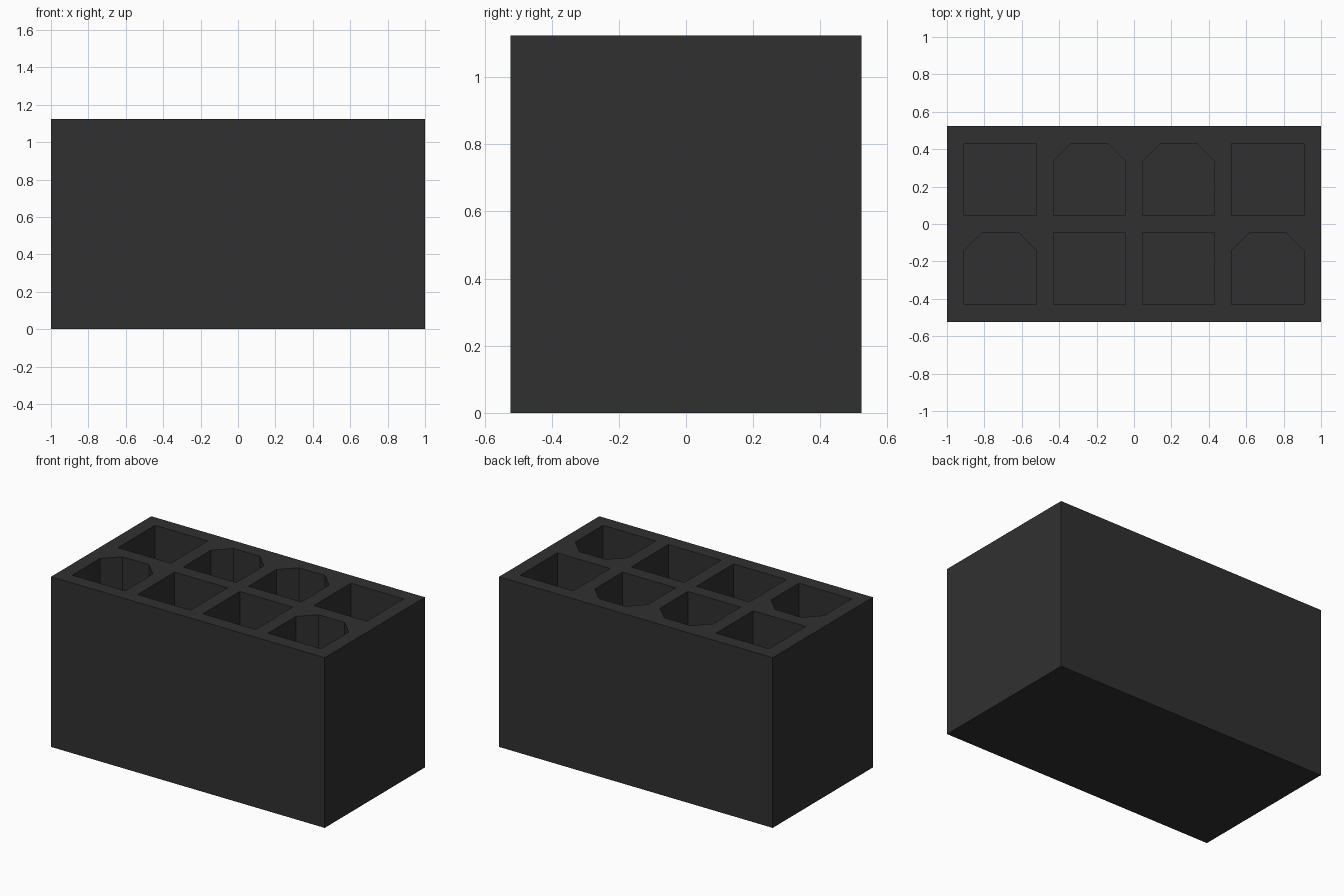
import bpy, bmesh

if "Cube" in bpy.data.objects:
    bpy.data.objects.remove(bpy.data.objects["Cube"])

W, D, H = 2.0, 1.046, 1.124      # housing size
PITCH, S, C = 0.477, 0.193, 0.097  # socket pitch, half width, corner chamfer
FLOOR = 0.09                      # thickness left under the sockets


def add_prism(bm, outline, z0, z1):
    face = bm.faces.new([bm.verts.new((x, y, z0)) for x, y in outline])
    ext = bmesh.ops.extrude_face_region(bm, geom=[face])
    top = [v for v in ext["geom"] if isinstance(v, bmesh.types.BMVert)]
    bmesh.ops.translate(bm, verts=top, vec=(0, 0, z1 - z0))


def make_object(name, bm):
    bmesh.ops.recalc_face_normals(bm, faces=bm.faces)
    mesh = bpy.data.meshes.new(name)
    bm.to_mesh(mesh)
    bm.free()
    ob = bpy.data.objects.new(name, mesh)
    bpy.context.collection.objects.link(ob)
    return ob


# Connector housing block
bm = bmesh.new()
add_prism(bm, [(-W/2, -D/2), (W/2, -D/2), (W/2, D/2), (-W/2, D/2)], 0, H)
housing = make_object("connector_housing", bm)
mat = bpy.data.materials.new("black_plastic")
mat.diffuse_color = (0.03, 0.03, 0.03, 1)
mat.use_nodes = True
mat.node_tree.nodes["Principled BSDF"].inputs["Base Color"].default_value = mat.diffuse_color
housing.data.materials.append(mat)

# Socket cutters: square ones and ones with two chamfered back corners
square = [(-S, -S), (S, -S), (S, S), (-S, S)]
keyed = [(-S, -S), (S, -S), (S, S - C), (S - C, S), (C - S, S), (-S, S - C)]
bm = bmesh.new()
for row in range(2):
    for col in range(4):
        cx, cy = (col - 1.5) * PITCH, (row - 0.5) * PITCH
        inner = col in (1, 2)
        shape = keyed if inner == (row == 1) else square
        add_prism(bm, [(x + cx, y + cy) for x, y in shape], FLOOR, H + 0.1)
cutter = make_object("socket_cutter", bm)
cutter.data.materials.append(mat)
cutter.hide_render = True
cutter.hide_set(True)

# Cut the sockets into the housing
cut = housing.modifiers.new("sockets", 'BOOLEAN')
cut.operation = 'DIFFERENCE'
cut.solver = 'EXACT'
cut.object = cutter
